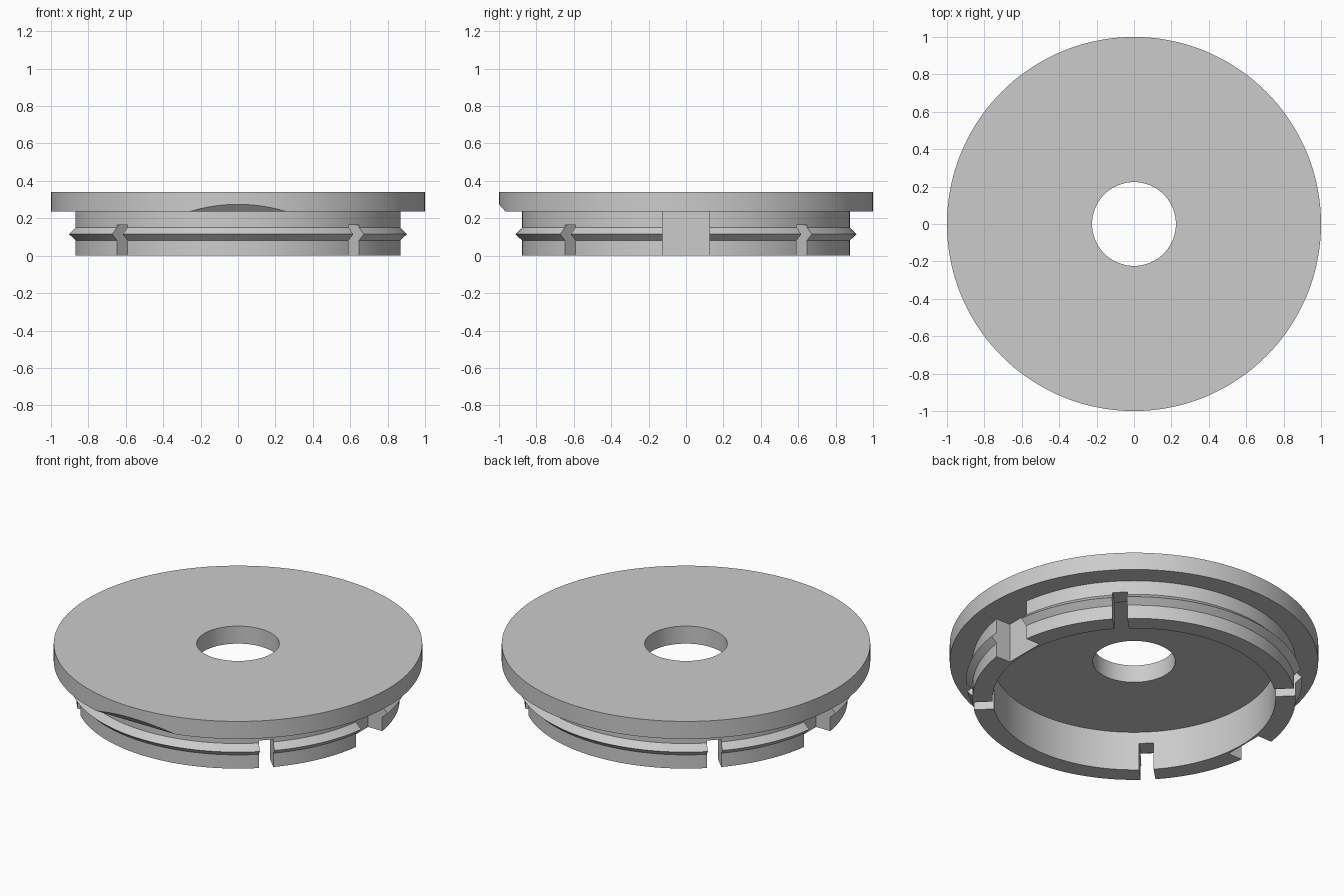
import bpy, bmesh
from math import pi, radians
from mathutils import Matrix, Vector

cube = bpy.data.objects.get("Cube")
if cube:
    bpy.data.objects.remove(cube, do_unlink=True)

STEPS = 144
FLANGE_Z, TOP_Z = 0.235, 0.34
HOLE_R, INNER_R, RING_R, RIDGE_R = 0.224, 0.768, 0.877, 0.912

grey = bpy.data.materials.new("light_grey")
grey.use_nodes = True
grey.diffuse_color = (0.6, 0.6, 0.6, 1)
grey.node_tree.nodes["Principled BSDF"].inputs["Base Color"].default_value = (0.6, 0.6, 0.6, 1)


def make_object(name, bm):
    bmesh.ops.recalc_face_normals(bm, faces=bm.faces[:])
    mesh = bpy.data.meshes.new(name)
    bm.to_mesh(mesh)
    bm.free()
    mesh.materials.append(grey)
    obj = bpy.data.objects.new(name, mesh)
    bpy.context.collection.objects.link(obj)
    return obj


def add_box(bm, low, high, angle):
    """Box between two corners, turned about the z axis."""
    low, high = Vector(low), Vector(high)
    matrix = (Matrix.Rotation(angle, 4, 'Z') @ Matrix.Translation((low + high) / 2)
              @ Matrix.Diagonal((*(high - low), 1)))
    bmesh.ops.create_cube(bm, size=1, matrix=matrix)


# Flanged cap: flat disc, snap ring with a pointed ridge, centre hole
profile = [
    (HOLE_R, TOP_Z), (1, TOP_Z), (1, FLANGE_Z), (RING_R, FLANGE_Z),
    (RING_R, 0.15), (RIDGE_R, 0.115), (RING_R, 0.082), (RING_R, 0),
    (INNER_R, 0), (INNER_R, FLANGE_Z), (HOLE_R, FLANGE_Z),
]
bm = bmesh.new()
verts = [bm.verts.new((r, 0, z)) for r, z in profile]
edges = [bm.edges.new((verts[i - 1], verts[i])) for i in range(len(verts))]
bmesh.ops.spin(bm, geom=verts + edges, cent=(0, 0, 0), axis=(0, 0, 1),
               angle=2 * pi, steps=STEPS)
bmesh.ops.remove_doubles(bm, verts=bm.verts[:], dist=0.0001)
cap = make_object("flanged_cap", bm)

# Cutters: four diagonal slots, two side pockets, one front chamfer
bm = bmesh.new()
for k in range(4):
    add_box(bm, (0.7, -0.04, -0.1), (0.98, 0.04, 0.165), radians(45 + 90 * k))
for k in range(2):
    add_box(bm, (0.775, -0.125, -0.1), (0.96, 0.125, FLANGE_Z + 0.0002), pi * k)
wedge = [(-0.965, 0.2), (-0.965, FLANGE_Z), (-1.1, 0.389), (-1.1, 0.2)]
face = bm.faces.new([bm.verts.new((-0.5, y, z)) for y, z in wedge])
side = bmesh.ops.extrude_face_region(bm, geom=[face], use_keep_orig=True)
bmesh.ops.translate(bm, vec=(1, 0, 0),
                    verts=[g for g in side["geom"] if isinstance(g, bmesh.types.BMVert)])
cutter = make_object("notch_cutter", bm)
cutter.hide_render = True

# Cut the notches, then drop the cutter
bpy.context.view_layer.objects.active = cap
for obj in bpy.context.selected_objects:
    obj.select_set(False)
cap.select_set(True)
cut = cap.modifiers.new("notches", 'BOOLEAN')
cut.operation = 'DIFFERENCE'
cut.solver = 'EXACT'
cut.object = cutter
bpy.ops.object.modifier_apply(modifier=cut.name)
bpy.data.objects.remove(cutter, do_unlink=True)
bpy.ops.object.shade_smooth_by_angle(angle=radians(25))
